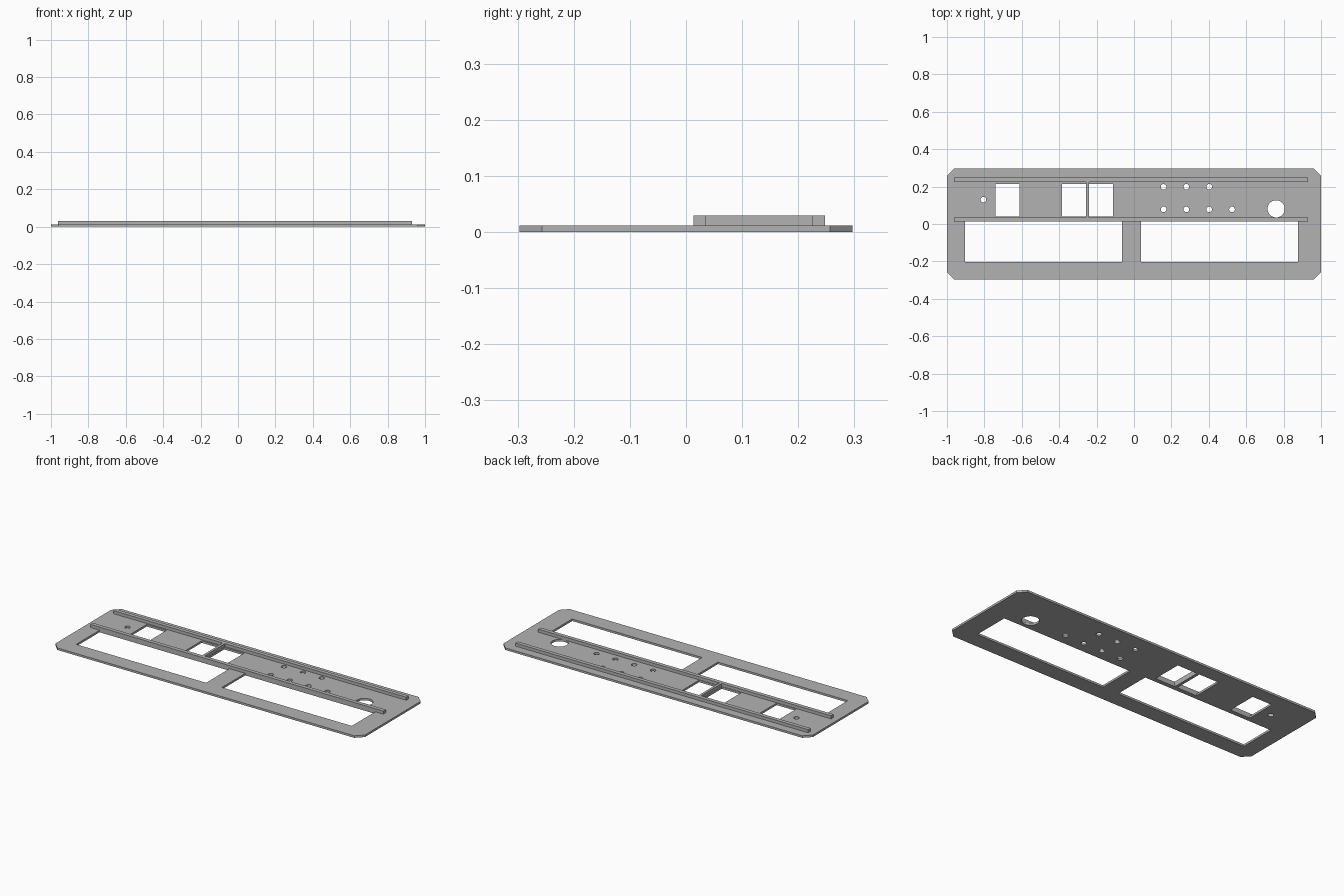
import bpy, bmesh
from math import cos, sin, tau

cube = bpy.data.objects.get("Cube")
if cube:
    bpy.data.objects.remove(cube, do_unlink=True)

PLATE_T = 0.012
RAIL_TOP = 0.03

grey = bpy.data.materials.new("plain grey")
grey.use_nodes = True
colour = (0.45, 0.45, 0.45, 1)
grey.diffuse_color = colour
grey.node_tree.nodes["Principled BSDF"].inputs["Base Color"].default_value = colour


def rect(x0, x1, y0, y1):
    return [(x0, y0), (x1, y0), (x1, y1), (x0, y1)]


def circle(x, y, r, n=24):
    return [(x + r * cos(tau * i / n), y + r * sin(tau * i / n)) for i in range(n)]


def slab(name, outlines, z0, z1):
    """Extrude a filled outline, with any further outlines as holes."""
    curve = bpy.data.curves.new(name + " outline", "CURVE")
    curve.dimensions = "2D"
    curve.fill_mode = "BOTH"
    curve.extrude = (z1 - z0) / 2
    for pts in outlines:
        spline = curve.splines.new("POLY")
        spline.points.add(len(pts) - 1)
        for p, (x, y) in zip(spline.points, pts):
            p.co = (x, y, 0, 1)
        spline.use_cyclic_u = True
    helper = bpy.data.objects.new(name + " outline", curve)
    mesh = bpy.data.meshes.new_from_object(helper)
    bpy.data.objects.remove(helper)
    bpy.data.curves.remove(curve)

    # weld caps to walls and lift into place
    bm = bmesh.new()
    bm.from_mesh(mesh)
    bmesh.ops.remove_doubles(bm, verts=bm.verts, dist=0.0001)
    bmesh.ops.translate(bm, verts=bm.verts, vec=(0, 0, (z0 + z1) / 2))
    bmesh.ops.recalc_face_normals(bm, faces=bm.faces)
    for f in bm.faces:
        f.smooth = False
    bm.to_mesh(mesh)
    bm.free()
    mesh.name = name
    mesh.materials.clear()
    mesh.materials.append(grey)
    obj = bpy.data.objects.new(name, mesh)
    bpy.context.collection.objects.link(obj)
    return obj


# Plate outline with clipped corners
W, D, C = 1.0, 0.297, 0.04
outline = [(-W + C, -D), (W - C, -D), (W, -D + C), (W, D - C),
           (W - C, D), (-W + C, D), (-W, D - C), (-W, -D + C)]

# Two wide windows, three small windows
holes = [rect(x, x + 0.84, -0.203, 0.013) for x in (-0.904, 0.038)]
holes += [rect(x, x + 0.128, 0.039, 0.215) for x in (-0.741, -0.385, -0.24)]

# Round holes: two rows, one single and one large
holes += [circle(0.158 + 0.122 * i, 0.199, 0.015) for i in range(3)]
holes += [circle(0.158 + 0.122 * i, 0.078, 0.015) for i in range(4)]
holes += [circle(-0.805, 0.13, 0.015), circle(0.76, 0.081, 0.046, 40)]

slab("panel_plate", [outline] + holes, 0, PLATE_T)

# Long rails and the short rib joining them
for name, y in (("front_rail", 0.013), ("back_rail", 0.225)):
    slab(name, [rect(-0.963, 0.93, y, y + 0.023)], PLATE_T, RAIL_TOP)
slab("divider_rib", [rect(-0.256, -0.241, 0.036, 0.225)], PLATE_T, RAIL_TOP)
